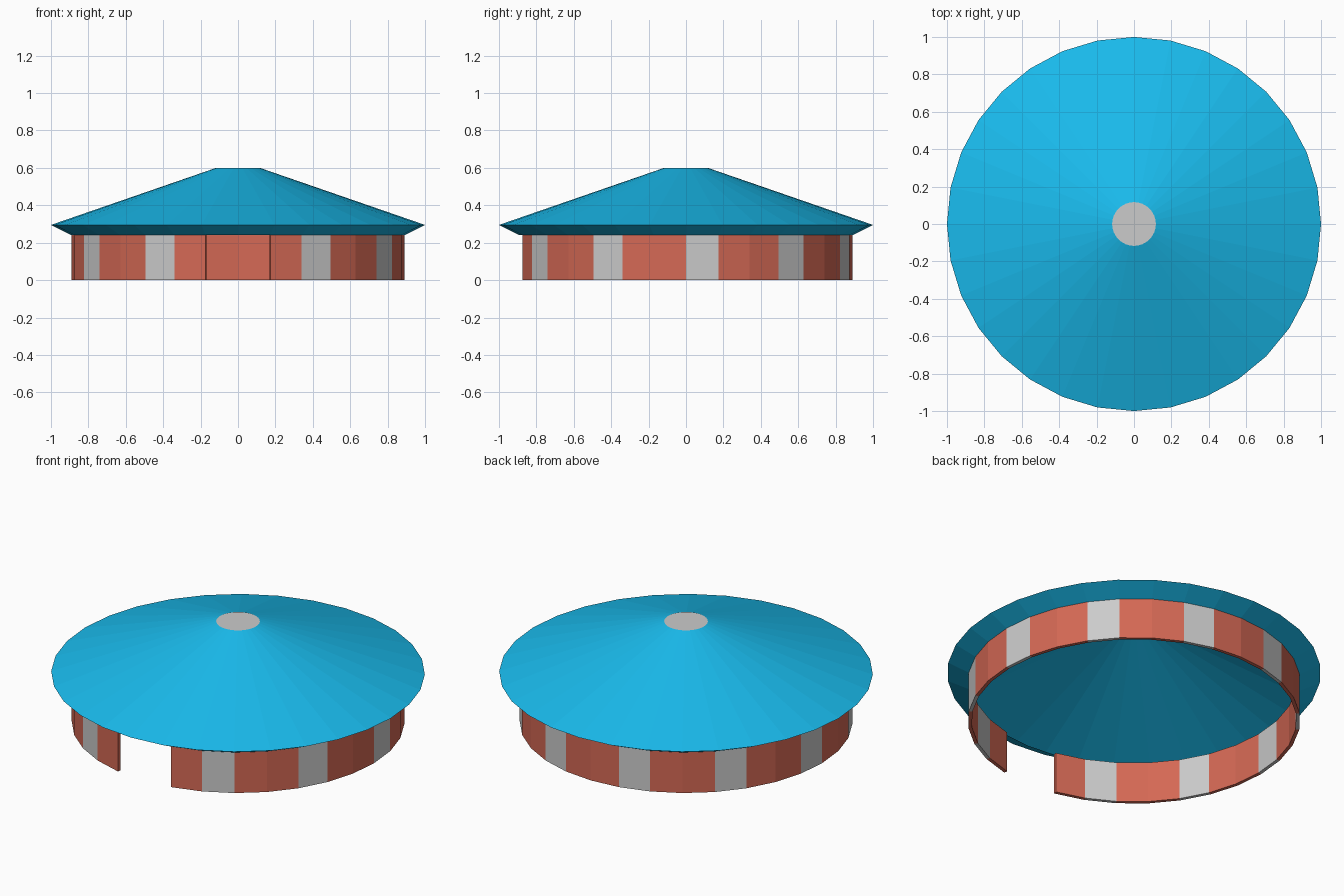
import bpy, bmesh
from math import sin, cos, tau

if "Cube" in bpy.data.objects:
    bpy.data.objects.remove(bpy.data.objects["Cube"])

SIDES = 32
WALL_R, WALL_T, WALL_H = 0.89, 0.02, 0.24


def material(name, rgb):
    mat = bpy.data.materials.new(name)
    mat.diffuse_color = (*rgb, 1)
    mat.use_nodes = True
    mat.node_tree.nodes["Principled BSDF"].inputs["Base Color"].default_value = mat.diffuse_color
    return mat


def point(i, r, z):
    # step 0 faces the front (-y) and runs counter-clockwise
    a = tau * i / SIDES
    return (r * sin(a), -r * cos(a), z)


def finish(name, bm, mat=None, merge=True):
    if merge:
        bmesh.ops.remove_doubles(bm, verts=bm.verts, dist=1e-5)
    mesh = bpy.data.meshes.new(name)
    bm.to_mesh(mesh)
    bm.free()
    obj = bpy.data.objects.new(name, mesh)
    bpy.context.collection.objects.link(obj)
    if mat:
        mesh.materials.append(mat)
    return obj


def sweep(bm, profile, segments):
    # sweeps an (r, z) profile across the chosen angular segments
    for i in segments:
        for (r0, z0), (r1, z1) in zip(profile, profile[1:]):
            bm.faces.new([bm.verts.new(p) for p in (
                point(i, r0, z0), point(i + 1, r0, z0),
                point(i + 1, r1, z1), point(i, r1, z1))])


red = material("red_felt", (0.66, 0.14, 0.09))
blue = material("blue_canvas", (0.01, 0.50, 0.85))

# Wall: a thin ring with every third panel grey and a two-panel doorway in front
inner = WALL_R - WALL_T
section = [(WALL_R, 0), (WALL_R, WALL_H), (inner, WALL_H), (inner, 0), (WALL_R, 0)]
panels = range(1, SIDES - 1)

bm = bmesh.new()
sweep(bm, section, [i for i in panels if i % 3 != 2])
for i in (1, SIDES - 1):  # door jambs
    corners = section[:4] if i != 1 else section[3::-1]
    bm.faces.new([bm.verts.new(point(i, r, z)) for r, z in corners[::-1]])
finish("wall_red_panels", bm, red)

bm = bmesh.new()
sweep(bm, section, [i for i in panels if i % 3 == 2])
finish("wall_grey_panels", bm)

# Roof: a hollow cone with its eave tucked back in to the wall top
bm = bmesh.new()
sweep(bm, [(WALL_R, WALL_H), (1.0, 0.295), (0.117, 0.6)], range(SIDES))
finish("roof", bm, blue)

# Crown: flat grey cap closing the top of the roof
bm = bmesh.new()
bm.faces.new([bm.verts.new(point(i, 0.117, 0.6)) for i in range(SIDES)])
finish("crown_cap", bm)
